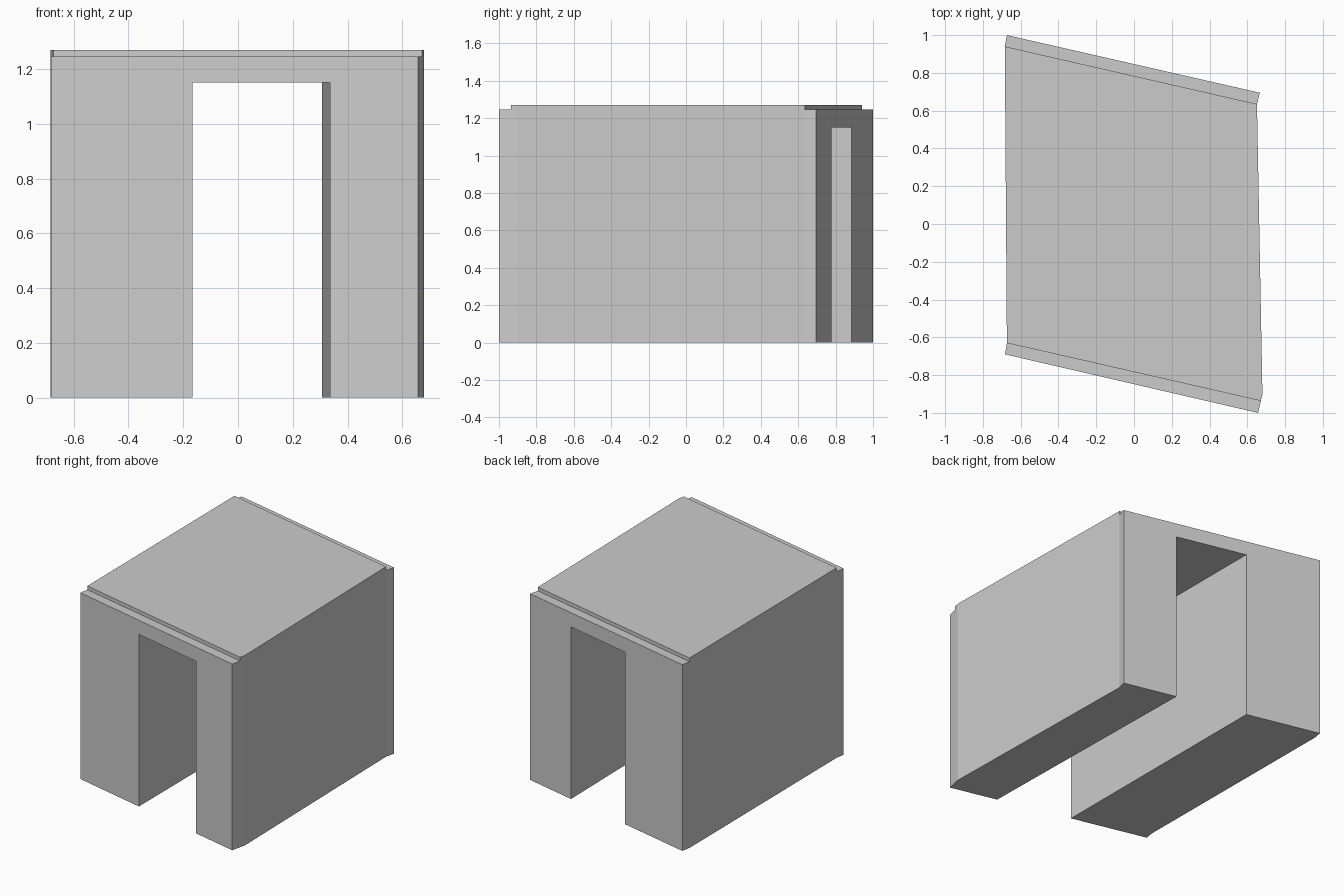
import bpy, bmesh

if "Cube" in bpy.data.objects:
    bpy.data.objects.remove(bpy.data.objects["Cube"])


def prism(name, outline, z0, z1):
    """Extrude a plan outline upwards into a solid."""
    bm = bmesh.new()
    face = bm.faces.new([bm.verts.new((x, y, z0)) for x, y in outline])
    ext = bmesh.ops.extrude_face_region(bm, geom=[face])
    top = [v for v in ext["geom"] if isinstance(v, bmesh.types.BMVert)]
    bmesh.ops.translate(bm, verts=top, vec=(0, 0, z1 - z0))
    bmesh.ops.recalc_face_normals(bm, faces=bm.faces)
    mesh = bpy.data.meshes.new(name)
    bm.to_mesh(mesh)
    bm.free()
    obj = bpy.data.objects.new(name, mesh)
    bpy.context.collection.objects.link(obj)
    return obj


def cut(target, outline, z0, z1):
    """Subtract a prism from the target and discard the cutter."""
    cutter = prism("cutter", outline, z0, z1)
    cutter.hide_render = True
    mod = target.modifiers.new("cut", "BOOLEAN")
    mod.operation = "DIFFERENCE"
    mod.solver = "EXACT"
    mod.object = cutter
    bpy.context.view_layer.objects.active = target
    bpy.ops.object.modifier_apply(modifier=mod.name)
    bpy.data.objects.remove(cutter)


def along(a, b, x):
    """Point at x on the line through a and b."""
    return (x, a[1] + (b[1] - a[1]) * (x - a[0]) / (b[0] - a[0]))


# skewed block with slanted ends and slightly chamfered corners
tunnel = prism("tunnel_block", [
    (-0.683, -0.69), (0.657, -1.0), (0.68, -0.9), (0.651, 0.635),
    (0.666, 0.695), (-0.673, 1.0), (-0.684, 0.94), (-0.673, -0.63)], 0, 1.27)

# passage running through the block, narrowing slightly to the back
cut(tunnel, [(-0.1645, -1.4), (0.345, -1.4), (0.295, 1.4), (-0.172, 1.4)], -0.2, 1.15)

# shallow ledges along the top of the front and back ends
front = [(-0.673, -0.63), (0.673, -0.937)]
back = [(-0.684, 0.94), (0.651, 0.635)]
for line, far in ((front, -1.5), (back, 1.5)):
    cut(tunnel, [along(*line, -1), along(*line, 1), (1, far), (-1, far)], 1.245, 1.5)
